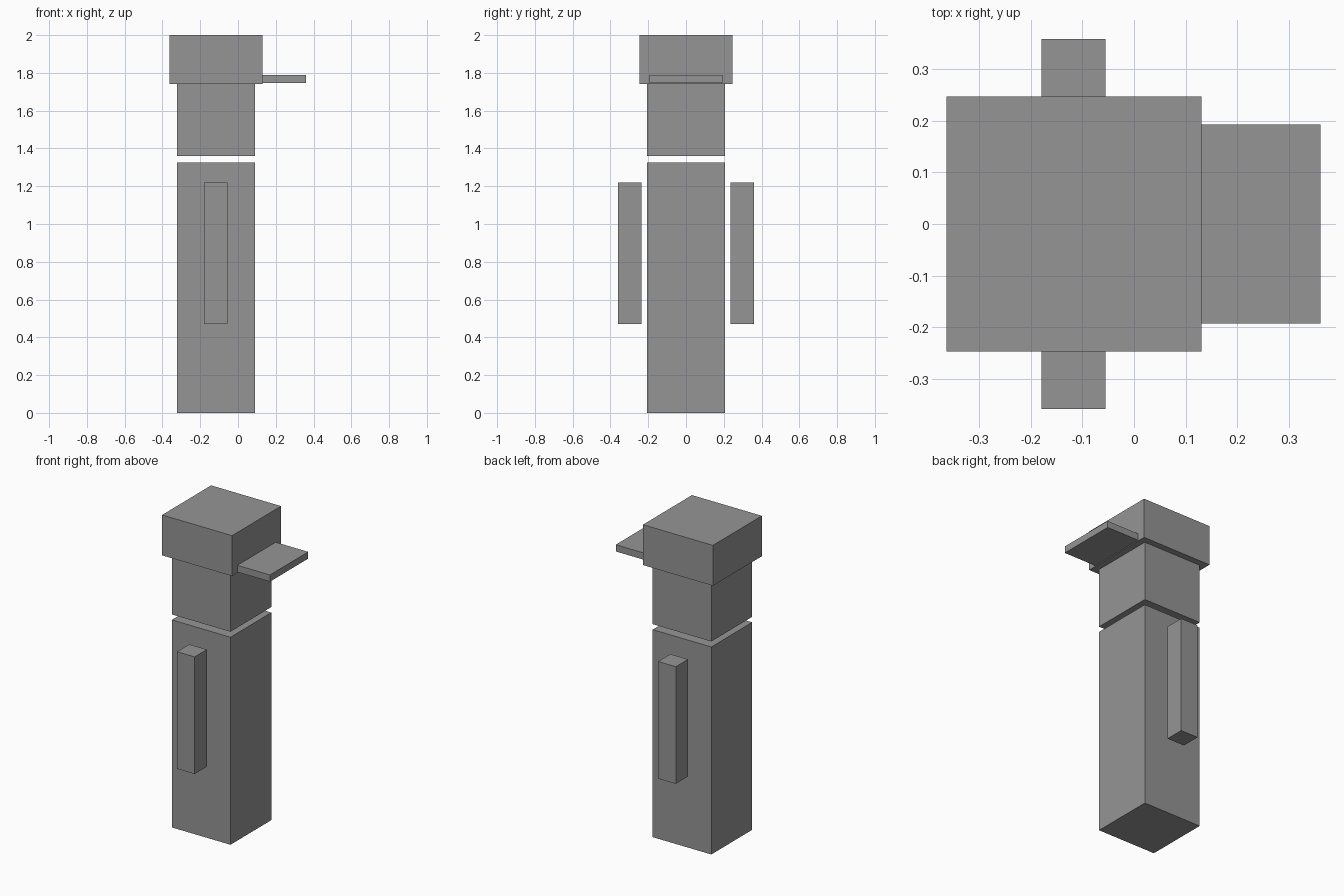
import bpy
import bmesh
from mathutils import Vector

default = bpy.data.objects.get("Cube")
if default:
    bpy.data.objects.remove(default, do_unlink=True)

# Single flat colour
grey = bpy.data.materials.new("mid_grey")
grey.use_nodes = True
colour = (0.3, 0.3, 0.3, 1)
grey.diffuse_color = colour
grey.node_tree.nodes["Principled BSDF"].inputs["Base Color"].default_value = colour


def box(name, low, high):
    """Flat-shaded box between two opposite corners."""
    low, high = Vector(low), Vector(high)
    bm = bmesh.new()
    bmesh.ops.create_cube(bm, size=1)
    bmesh.ops.scale(bm, vec=high - low, verts=bm.verts)
    mesh = bpy.data.meshes.new(name)
    bm.to_mesh(mesh)
    bm.free()
    mesh.materials.append(grey)
    obj = bpy.data.objects.new(name, mesh)
    obj.location = (low + high) / 2
    bpy.context.collection.objects.link(obj)
    return obj


# Body and head, separated by a narrow gap
box("body", (-0.323, -0.206, 0), (0.091, 0.206, 1.325))
box("head", (-0.323, -0.206, 1.36), (0.091, 0.206, 1.742))

# Cap with its brim
box("cap", (-0.363, -0.247, 1.742), (0.131, 0.247, 2))
box("cap_brim", (0.131, -0.193, 1.747), (0.361, 0.193, 1.79))

# Floating arms on both sides
for name, side in (("front_arm", -1), ("back_arm", 1)):
    inner, outer = sorted((side * 0.236, side * 0.359))
    box(name, (-0.179, inner, 0.471), (-0.055, outer, 1.219))
